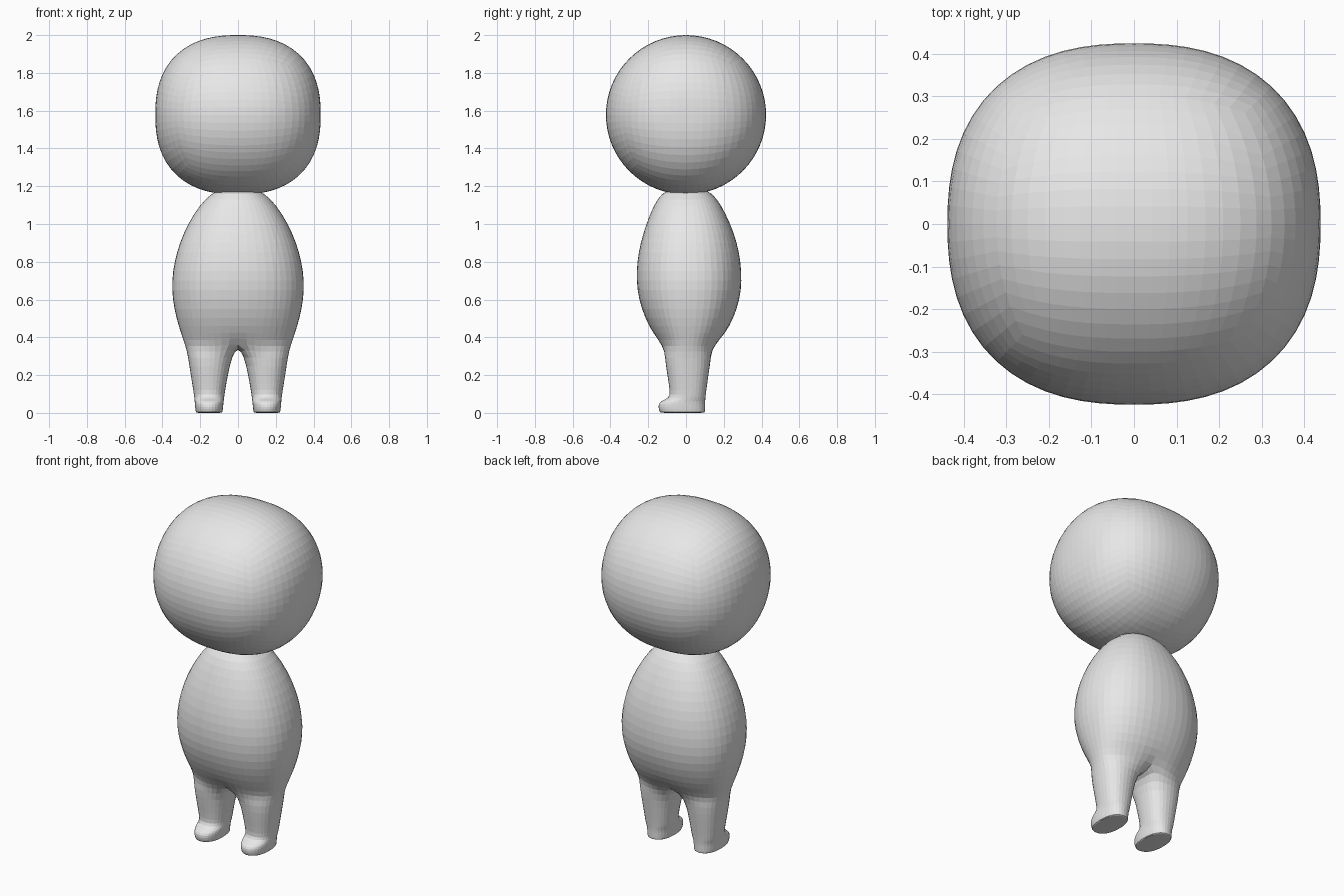
import bpy, bmesh, math

if "Cube" in bpy.data.objects:
    bpy.data.objects.remove(bpy.data.objects["Cube"])

grey = bpy.data.materials.new("plain grey")
grey.diffuse_color = (0.8, 0.8, 0.8, 1)
grey.use_nodes = True
grey.node_tree.nodes["Principled BSDF"].inputs["Base Color"].default_value = grey.diffuse_color


def spow(v, e):
    return math.copysign(abs(v) ** e, v)


def oval(angle, cx, hx, y0, y1, n=2.3):
    """Point on a squarish oval; angle 0 is +x, -90 degrees is the front."""
    x = cx + hx * spow(math.cos(angle), 2 / n)
    y = (y0 + y1) / 2 + (y1 - y0) / 2 * spow(math.sin(angle), 2 / n)
    return x, y


def finish(name, bm):
    bmesh.ops.recalc_face_normals(bm, faces=bm.faces)
    mesh = bpy.data.meshes.new(name)
    bm.to_mesh(mesh)
    bm.free()
    mesh.materials.append(grey)
    obj = bpy.data.objects.new(name, mesh)
    bpy.context.collection.objects.link(obj)
    return obj


def bridge(bm, a, b):
    for i in range(len(a)):
        j = (i + 1) % len(a)
        bm.faces.new((a[i], a[j], b[j], b[i]))


# Head: a cube grid rounded into a barrel, round from the side, squarish in width
bm = bmesh.new()
bmesh.ops.create_cube(bm, size=2)
bmesh.ops.subdivide_edges(bm, edges=bm.edges, cuts=15, use_grid_fill=True)
for v in bm.verts:
    d = [math.tan(c * math.pi / 4) for c in v.co]
    rho = math.hypot(d[1], d[2])
    k = ((abs(d[0]) / 0.438) ** 2.4 + (rho / 0.424) ** 2.4) ** (-1 / 2.4)
    v.co = (d[0] * k, d[1] * k, 1.578 + d[2] * k * 0.422 / 0.424)
finish("head", bm)

# Body: torso rings that split into two legs at the hips
N = 24
HALF = N // 2
torso = [  # z, half width, front y, back y
    (1.19, 0.075, -0.07, 0.08), (1.165, 0.14, -0.13, 0.14),
    (1.10, 0.205, -0.172, 0.188), (1.00, 0.268, -0.213, 0.238),
    (0.90, 0.312, -0.243, 0.273), (0.80, 0.340, -0.262, 0.292),
    (0.70, 0.354, -0.265, 0.298), (0.60, 0.350, -0.253, 0.288),
    (0.50, 0.329, -0.218, 0.253), (0.42, 0.304, -0.175, 0.210),
    (0.35, 0.279, -0.130, 0.155)]
legs = [  # z, inner x, outer x, front y, back y
    (0.30, 0.030, 0.267, -0.116, 0.136), (0.20, 0.052, 0.252, -0.101, 0.121),
    (0.11, 0.068, 0.237, -0.086, 0.108), (0.08, 0.072, 0.233, -0.090, 0.105),
    (0.064, 0.074, 0.231, -0.133, 0.104), (0.045, 0.076, 0.230, -0.150, 0.103),
    (0.018, 0.079, 0.227, -0.147, 0.103), (0.002, 0.082, 0.224, -0.140, 0.102),
    (0.0, 0.086, 0.220, -0.130, 0.098)]

bm = bmesh.new()
rings = []
for z, hx, y0, y1 in torso:
    rings.append([bm.verts.new((*oval(-math.pi / 2 + 2 * math.pi * i / N, 0, hx, y0, y1), z))
                  for i in range(N)])
for a, b in zip(rings, rings[1:]):
    bridge(bm, a, b)
bm.faces.new(rings[0])

# Crotch seam from back to front, shared by both legs
hip = rings[-1]
hip[0].co.z = hip[HALF].co.z = 0.375
y_front, y_back = hip[0].co.y, hip[HALF].co.y
seam = [bm.verts.new((0, y_back + (y_front - y_back) * t / 4, 0.35)) for t in (1, 2, 3)]

# Legs and feet
for side in (1, -1):
    loop = [hip[(side * i) % N] for i in range(HALF + 1)] + seam
    for z, x0, x1, y0, y1 in legs:
        ring = []
        for i in range(16):
            x, y = oval(math.radians(-135 + 22.5 * i), (x0 + x1) / 2, (x1 - x0) / 2, y0, y1)
            ring.append(bm.verts.new((side * x, y, z)))
        bridge(bm, loop, ring)
        loop = ring
    bm.faces.new(loop)

body = finish("body", bm)
sub = body.modifiers.new("rounding", 'SUBSURF')
sub.levels = sub.render_levels = 1
